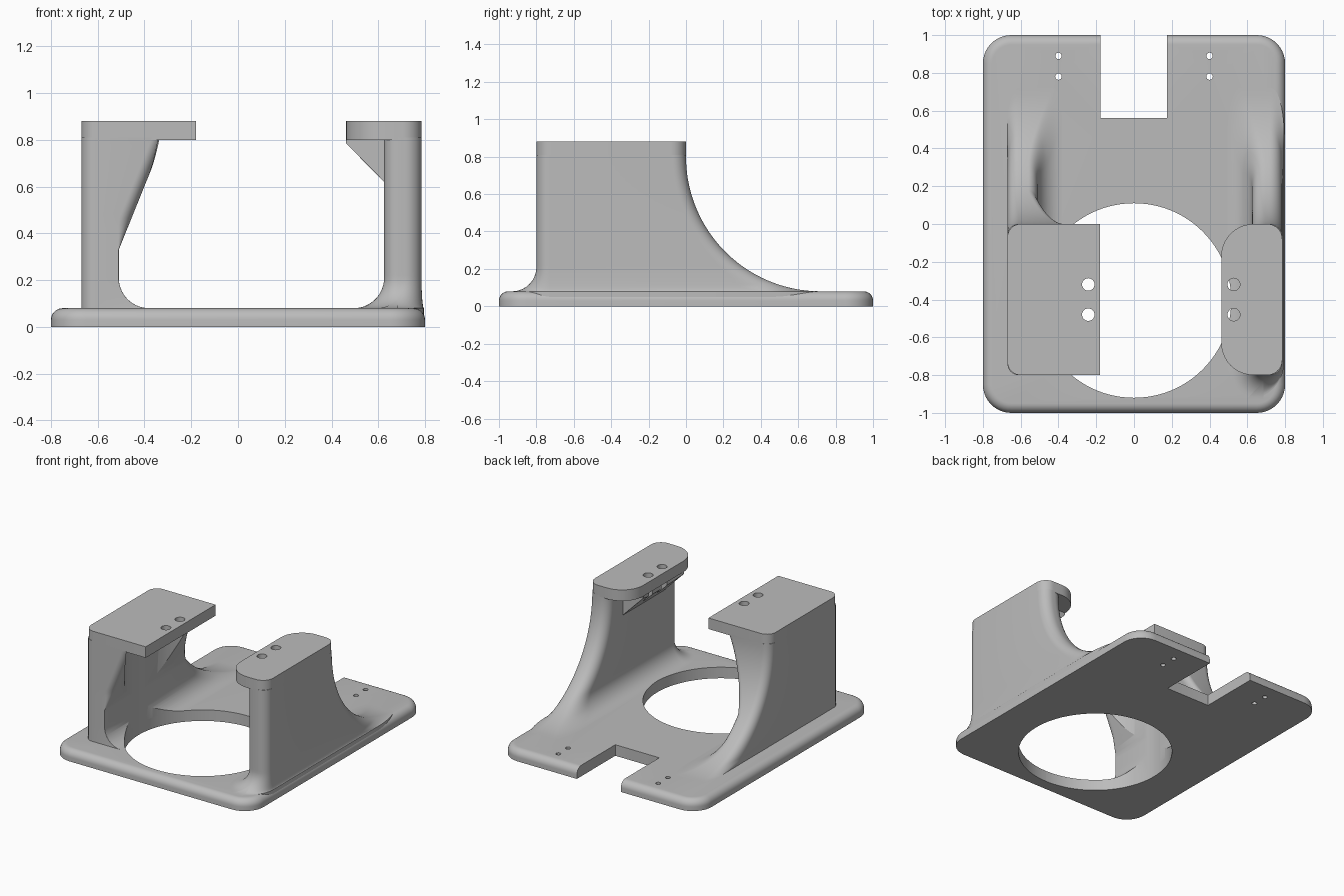
import bpy, bmesh
from math import sin, cos, pi, sqrt

cube = bpy.data.objects.get("Cube")
if cube:
    bpy.data.objects.remove(cube)

GREY = bpy.data.materials.new("plain_grey")
GREY.use_nodes = True
COLOUR = (0.5, 0.5, 0.5, 1)
GREY.diffuse_color = COLOUR
GREY.node_tree.nodes["Principled BSDF"].inputs["Base Color"].default_value = COLOUR

PLATE, TOP, SHELF = 0.08, 0.88, 0.80   # plate top, overall top, shelf underside
HOLE_Y, HOLE_R = -0.405, 0.515


def outline(x0, x1, y0, y1, radii, n=10):
    """Rounded rectangle; radii (rx, ry) run: right back, left back, left front, right front."""
    pts = []
    signs = ((1, 1), (-1, 1), (-1, -1), (1, -1))
    for i, ((sx, sy), (rx, ry)) in enumerate(zip(signs, radii)):
        cx = (x1 if sx > 0 else x0) - sx * rx
        cy = (y1 if sy > 0 else y0) - sy * ry
        for k in range(n + 1):
            a = (i + k / n) * pi / 2
            pts.append((cx + rx * cos(a), cy + ry * sin(a)))
    return pts


def loft(name, rings):
    """Skin a stack of (outline, z) rings and cap both ends."""
    bm = bmesh.new()
    loops = [[bm.verts.new((x, y, z)) for x, y in pts] for pts, z in rings]
    n = len(loops[0])
    for a, b in zip(loops, loops[1:]):
        for i in range(n):
            j = (i + 1) % n
            bm.faces.new((a[i], a[j], b[j], b[i]))
    bm.faces.new(loops[0][::-1])
    bm.faces.new(loops[-1])
    mesh = bpy.data.meshes.new(name)
    bm.to_mesh(mesh)
    bm.free()
    mesh.materials.append(GREY)
    ob = bpy.data.objects.new(name, mesh)
    bpy.context.collection.objects.link(ob)
    return ob


def slab(name, x0, x1, y0, y1, z0, z1, radii):
    pts = outline(x0, x1, y0, y1, [(r, r) for r in radii])
    return loft(name, [(pts, z0), (pts, z1)])


def drill(x, y, r, z0, z1, n=10):
    pts = outline(x - r, x + r, y - r, y + r, [(r * 0.999, r * 0.999)] * 4, n)
    return loft("cutter", [(pts, z0), (pts, z1)])


def cut(ob, cutters):
    bpy.context.view_layer.objects.active = ob
    for c in cutters:
        mod = ob.modifiers.new("cut", "BOOLEAN")
        mod.operation, mod.solver, mod.object = "DIFFERENCE", "EXACT", c
        bpy.ops.object.modifier_apply(modifier=mod.name)
        bpy.data.objects.remove(c)


def fillet(z, r=0.13):
    """Outward spread of the concave fillet above the plate."""
    h = max(0.0, PLATE + r - max(z, PLATE))
    return r - sqrt(r * r - h * h)


def sweep(z, r=0.72):
    """Back edge of a support and its slope at a height."""
    h = max(0.0, SHELF - max(z, PLATE))
    root = sqrt(max(r * r - h * h, 0))
    return r - root, h / max(root, 0.2)


# Base plate with a rounded upper edge
R = 0.05
rings = [(0.0, 0.0)] + [(R * (1 - cos(a)), PLATE - R + R * sin(a))
                        for a in (k * pi / 16 for k in range(9))]
base = loft("base_plate", [
    (outline(-0.8 + d, 0.8 - d, -1 + d, 1 - d, [(0.15 - d, 0.15 - d)] * 4), z)
    for d, z in rings])
cut(base, [drill(0, HOLE_Y, HOLE_R, -0.1, 0.2, 24),
           slab("cutter", -0.178, 0.175, 0.56, 1.2, -0.1, 0.2, [0.001] * 4)]
    + [drill(s * 0.4, y, 0.017, -0.1, 0.2, 4) for s in (-1, 1) for y in (0.78, 0.89)])

heights = [0.05] + [PLATE + (SHELF + 0.01 - PLATE) * (k / 40) ** 1.8 for k in range(41)]


# Right support: flat front, swept back, inner face leaning out to carry the shelf
def right_ring(z):
    yb, slope = sweep(z)
    lean = max(0.0, 0.19 * (z - 0.33) / 0.47)
    ry = min(0.06 * sqrt(1 + slope * slope), 0.2)
    front = 0.002 + min(0.05, lean)
    return outline(-0.67, -0.51 + fillet(z) + lean, -0.8, yb,
                   [(0.05, ry), (0.06, ry), (0.06, 0.06), (front, front)])


right = loft("right_support", [(right_ring(z), z) for z in heights])
cut(right, [drill(0, HOLE_Y, HOLE_R, -0.1, SHELF + 0.005, 24)])


# Left support: straight wall, filleted at the front and inside
def left_ring(z):
    yb, slope = sweep(z)
    f = fillet(z)
    ry = min(0.07 * sqrt(1 + slope * slope), 0.25)
    return outline(0.625 - f, 0.785 + 0.08 * f, -0.8 - f, yb,
                   [(0.07, ry), (0.07, ry), (0.06 + f, 0.06 + f), (0.07 + f, 0.07 + f)])


left = loft("left_support", [(left_ring(z), z) for z in heights])
cut(left, [drill(0, HOLE_Y, HOLE_R, -0.1, 0.4, 24)])

# Gusset below the left shelf
gusset = loft("left_gusset", [
    (outline(x, 0.65, -0.64, -0.17, [(0.002, 0.002)] * 4), z)
    for x, z in ((0.625, 0.62), (0.462, 0.785), (0.462, SHELF + 0.01))])

# Shelves
right_shelf = slab("right_shelf", -0.67, -0.18, -0.8, 0, SHELF, TOP,
                   (0.001, 0.07, 0.07, 0.001))
left_shelf = slab("left_shelf", 0.462, 0.785, -0.8, 0, SHELF, TOP,
                  (0.08, 0.17, 0.17, 0.08))


# Screw holes through the shelves and gusset
def screws(x):
    return [drill(x, y, 0.033, 0.5, 1, 6) for y in (-0.32, -0.48)]


cut(right_shelf, screws(-0.242))
cut(left_shelf, screws(0.528))
cut(gusset, [drill(0, HOLE_Y, HOLE_R, 0.5, SHELF, 24)] + screws(0.528))

# Smooth the rounded surfaces, keeping hard edges crisp
bpy.ops.object.select_all(action="DESELECT")
for ob in (base, right, left, gusset, right_shelf, left_shelf):
    ob.select_set(True)
    bpy.context.view_layer.objects.active = ob
bpy.ops.object.shade_smooth_by_angle(angle=0.5)
